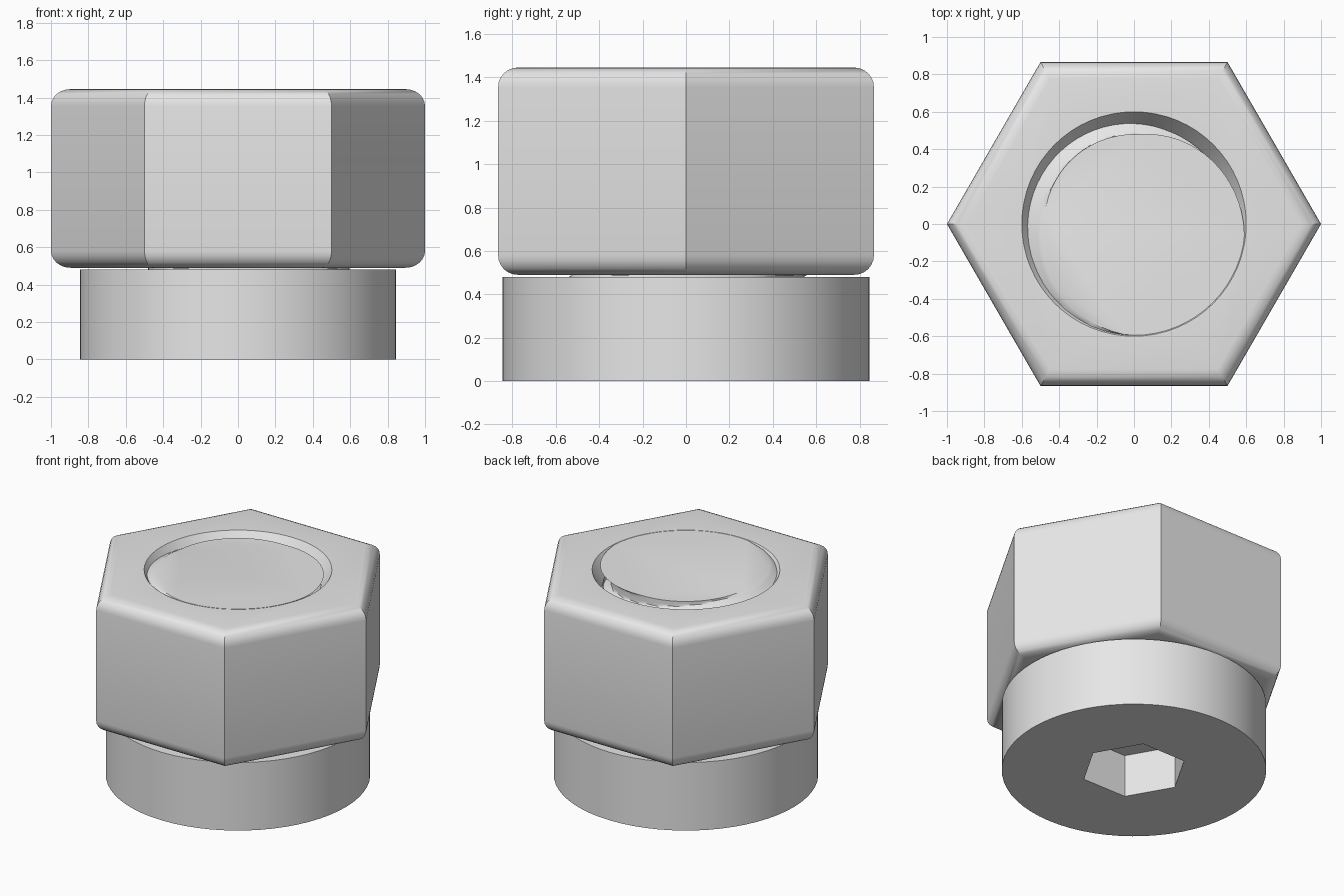
import bpy, bmesh, math

if "Cube" in bpy.data.objects:
    bpy.data.objects.remove(bpy.data.objects["Cube"], do_unlink=True)

steel = bpy.data.materials.new("steel grey")
steel.use_nodes = True
steel.diffuse_color = (0.8, 0.8, 0.8, 1)
steel.node_tree.nodes["Principled BSDF"].inputs["Base Color"].default_value = (0.8, 0.8, 0.8, 1)


def add_object(name, bm):
    bmesh.ops.recalc_face_normals(bm, faces=bm.faces)
    mesh = bpy.data.meshes.new(name)
    bm.to_mesh(mesh)
    bm.free()
    mesh.materials.append(steel)
    obj = bpy.data.objects.new(name, mesh)
    bpy.context.collection.objects.link(obj)
    return obj


def loft(rings):
    """Capped solid from rings of points with equal counts."""
    bm = bmesh.new()
    loops = [[bm.verts.new(p) for p in ring] for ring in rings]
    count = len(loops[0])
    for low, high in zip(loops, loops[1:]):
        for i in range(count):
            j = (i + 1) % count
            bm.faces.new((low[i], low[j], high[j], high[i]))
    bm.faces.new(loops[0][::-1])
    bm.faces.new(loops[-1])
    return bm


def circle(radius, z, sides):
    return [(radius * math.cos(math.tau * i / sides),
             radius * math.sin(math.tau * i / sides), z) for i in range(sides)]


def round_rims(bm, width, segments):
    rims = [e for e in bm.edges if abs(e.verts[0].co.z - e.verts[1].co.z) < 1e-5]
    bmesh.ops.bevel(bm, geom=rims, offset=width, segments=segments,
                    profile=0.5, affect='EDGES')


def cut(obj, cutter):
    mod = obj.modifiers.new("cut", 'BOOLEAN')
    mod.operation = 'DIFFERENCE'
    mod.solver = 'EXACT'
    mod.object = cutter
    bpy.context.view_layer.objects.active = obj
    bpy.ops.object.modifier_apply(modifier=mod.name)
    bpy.data.objects.remove(cutter, do_unlink=True)


def smooth(obj):
    bpy.ops.object.select_all(action='DESELECT')
    obj.select_set(True)
    bpy.context.view_layer.objects.active = obj
    bpy.ops.object.shade_smooth_by_angle(angle=math.radians(30))


# Bolt head with a hexagonal key socket underneath
HEAD_TOP, NUT_BASE, TOP = 0.48, 0.49, 1.445
bm = loft([circle(0.845, 0, 64), circle(0.845, HEAD_TOP, 64)])
round_rims(bm, 0.1, 6)
head = add_object("bolt_head", bm)
cut(head, add_object("socket_cutter",
                     loft([circle(0.34, -0.1, 6), circle(0.34, 0.3, 6)])))
smooth(head)

# Hexagonal nut with rounded rims and a flared bore
bm = loft([circle(1, NUT_BASE, 6), circle(1, TOP, 6)])
round_rims(bm, 0.09, 6)
nut = add_object("hex_nut", bm)
cut(nut, add_object("bore_cutter", loft([
    circle(0.53, 0.3, 64), circle(0.53, TOP - 0.1, 64),
    circle(0.6, TOP, 64), circle(0.6, TOP + 0.1, 64)])))
smooth(nut)

# Threaded shank: the radius follows a right-handed trapezoid helix
PITCH, ROOT, CREST = 0.25, 0.48, 0.595
SIDES, STEPS = 64, 80


def thread_radius(angle, z):
    phase = (angle - math.radians(-50)) / math.tau - (z - TOP) / PITCH
    away = abs((phase + 0.5) % 1 - 0.5)
    blend = min(max((away - 0.12) / 0.26, 0), 1)
    return CREST + (ROOT - CREST) * blend


rings = []
for k in range(STEPS + 1):
    z = HEAD_TOP - 0.03 + (TOP - HEAD_TOP + 0.03) * k / STEPS
    ring = []
    for i in range(SIDES):
        a = math.tau * i / SIDES
        r = thread_radius(a, z)
        ring.append((r * math.cos(a), r * math.sin(a), z))
    rings.append(ring)
smooth(add_object("threaded_shank", loft(rings)))
